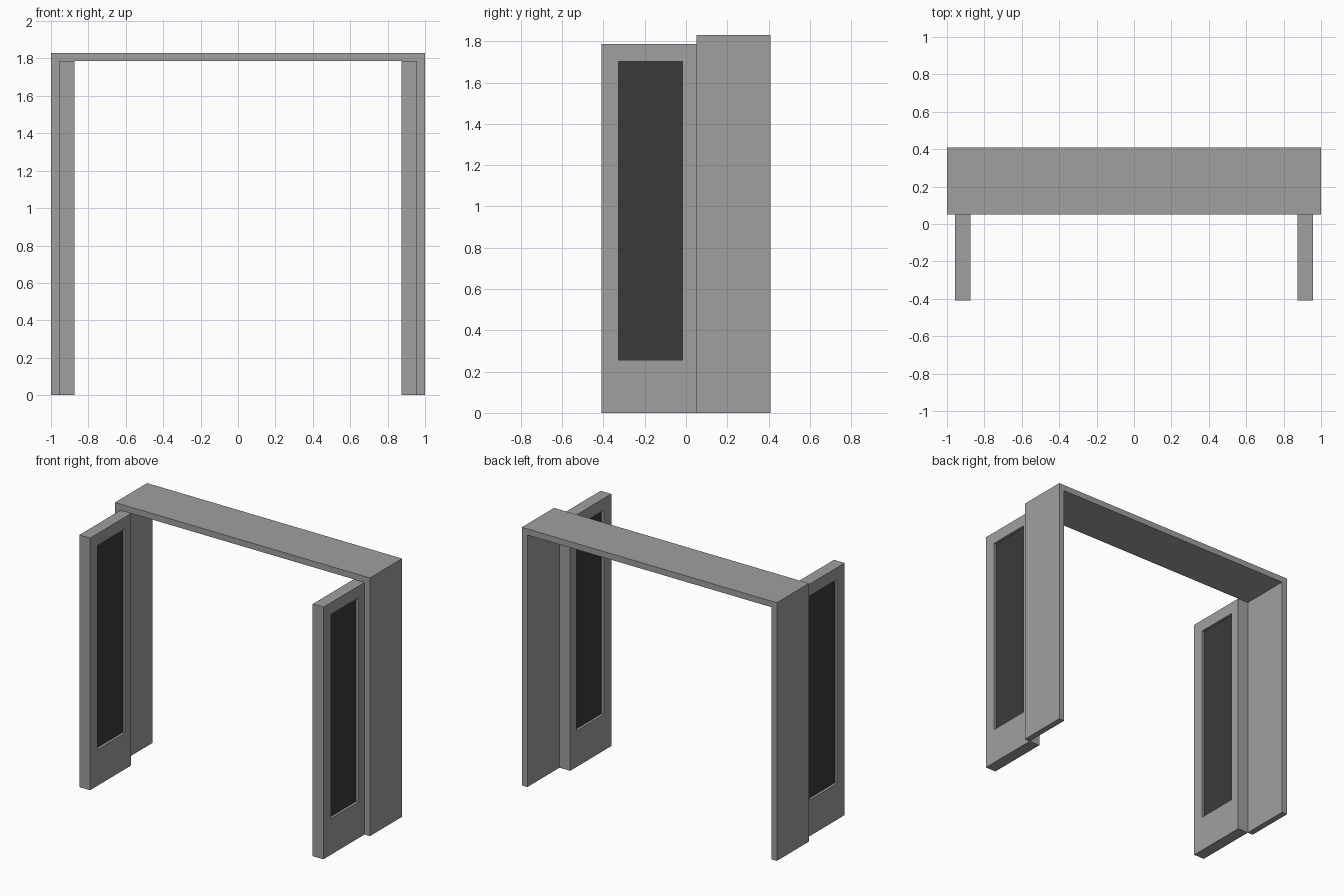
import bpy, bmesh

if "Cube" in bpy.data.objects:
    bpy.data.objects.remove(bpy.data.objects["Cube"])

W, H, T = 1.0, 1.83, 0.043          # half width, height, wall thickness of the portal
Y0, Y1, YD = 0.05, 0.41, -0.41      # portal front, portal back, leaf free edge
LEAF, RECESS = 0.084, 0.018         # leaf thickness, pane set-back


def material(name, v):
    m = bpy.data.materials.new(name)
    m.diffuse_color = (v, v, v, 1)
    m.use_nodes = True
    m.node_tree.nodes["Principled BSDF"].inputs["Base Color"].default_value = m.diffuse_color
    return m


frame_mat = material("frame_grey", 0.35)
pane_mat = material("dark_pane", 0.042)


def finish(name, bm, mat):
    bmesh.ops.recalc_face_normals(bm, faces=bm.faces)
    me = bpy.data.meshes.new(name)
    bm.to_mesh(me)
    bm.free()
    me.materials.append(mat)
    ob = bpy.data.objects.new(name, me)
    bpy.context.collection.objects.link(ob)


def extrude(bm, faces, vec):
    geo = bmesh.ops.extrude_face_region(bm, geom=faces)["geom"]
    bmesh.ops.translate(bm, vec=vec, verts=[v for v in geo if isinstance(v, bmesh.types.BMVert)])


def rect(x, y0, y1, z0, z1):
    return [(x, y0, z0), (x, y1, z0), (x, y1, z1), (x, y0, z1)]


# Door portal: U-shaped profile pushed back in y
bm = bmesh.new()
prof = [(-W, 0), (-W, H), (W, H), (W, 0), (W - T, 0), (W - T, H - T), (T - W, H - T), (T - W, 0)]
face = bm.faces.new([bm.verts.new((x, Y0, z)) for x, z in prof])
extrude(bm, [face], (0, Y1 - Y0, 0))
finish("door_portal", bm, frame_mat)

for side, s in (("left", -1), ("right", 1)):
    xo = s * (W - T)                # outer face of the open leaf
    # Leaf frame: ring around the opening, given its thickness
    bm = bmesh.new()
    outer = [bm.verts.new(c) for c in rect(xo, YD, Y0, 0, H - T)]
    inner = [bm.verts.new(c) for c in rect(xo, -0.327, -0.018, 0.256, 1.703)]
    ring = [bm.faces.new((outer[i], outer[i - 3], inner[i - 3], inner[i])) for i in range(4)]
    extrude(bm, ring, (-s * LEAF, 0, 0))
    finish(side + "_door_leaf", bm, frame_mat)

    # Dark pane set into the opening
    bm = bmesh.new()
    face = bm.faces.new([bm.verts.new(c) for c in rect(xo - s * RECESS, -0.327, -0.018, 0.256, 1.703)])
    extrude(bm, [face], (-s * (LEAF - 2 * RECESS), 0, 0))
    finish(side + "_pane", bm, pane_mat)
